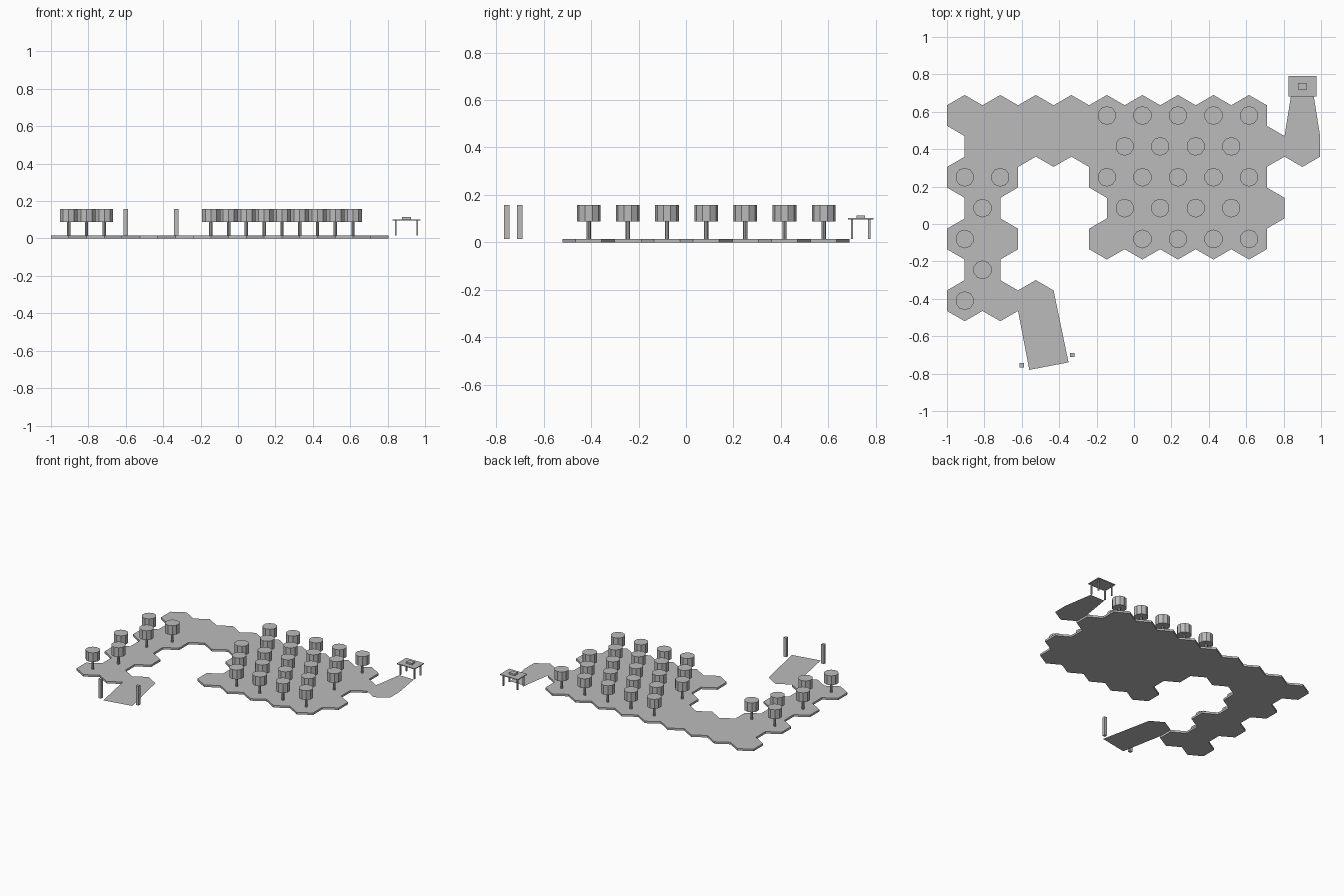
import bpy, bmesh, math
from mathutils import Matrix

if "Cube" in bpy.data.objects:
    bpy.data.objects.remove(bpy.data.objects["Cube"])

grey = bpy.data.materials.new("plain grey")
grey.diffuse_color = (0.5, 0.5, 0.5, 1)
grey.use_nodes = True
grey.node_tree.nodes["Principled BSDF"].inputs["Base Color"].default_value = grey.diffuse_color

PITCH, ROW, TOP = 0.19, 0.165, 0.015   # tile spacing, row spacing, ground level
X0, Y0 = -0.905, 0.58                  # centre of the first tile
R = PITCH / math.sqrt(3)


def finish(bm, name):
    bmesh.ops.recalc_face_normals(bm, faces=bm.faces)
    mesh = bpy.data.meshes.new(name)
    bm.to_mesh(mesh)
    bm.free()
    mesh.materials.append(grey)
    obj = bpy.data.objects.new(name, mesh)
    bpy.context.collection.objects.link(obj)
    return obj


def box(name, cx, cy, sx, sy, z0, z1):
    bm = bmesh.new()
    m = Matrix.Translation((cx, cy, (z0 + z1) / 2)) @ Matrix.Diagonal((sx, sy, z1 - z0, 1))
    bmesh.ops.create_cube(bm, size=1, matrix=m)
    return finish(bm, name)


def drum(bm, r, z0, z1, sides):
    bmesh.ops.create_cone(bm, cap_ends=True, segments=sides, radius1=r, radius2=r,
                          depth=z1 - z0, matrix=Matrix.Translation((0, 0, (z0 + z1) / 2)))


def centre(row, i):
    return X0 + PITCH * (i + 0.5 * (row % 2)), Y0 - ROW * row


def sheet(name, points):
    bm = bmesh.new()
    bm.faces.new([bm.verts.new((x, y, TOP)) for x, y in points])
    return finish(bm, name)


# Ground of joined hexagon tiles: tile indices in each row
tiles = [range(9), range(9), [0, 1, *range(4, 9)], [0, *range(4, 9)],
         [0, 1, *range(4, 9)], [0], [0, 1]]
bm = bmesh.new()
for row, cols in enumerate(tiles):
    for i in cols:
        cx, cy = centre(row, i)
        bm.faces.new([bm.verts.new((cx + R * math.sin(k * math.pi / 3),
                                    cy + R * math.cos(k * math.pi / 3), 0)) for k in range(6)])
bmesh.ops.remove_doubles(bm, verts=bm.verts, dist=0.003)
ext = bmesh.ops.extrude_face_region(bm, geom=bm.faces[:], use_keep_orig=True)
for v in ext["geom"]:
    if isinstance(v, bmesh.types.BMVert):
        v.co.z = TOP
finish(bm, "hexagon_ground")

# Flat paths leading off the ground
sheet("entrance_path", [(-0.62, -0.465), (-0.62, -0.355), (-0.525, -0.3), (-0.43, -0.355),
                        (-0.35, -0.74), (-0.56, -0.78)])
sheet("table_path", [(0.805, 0.47), (0.805, 0.36), (0.9, 0.305), (0.995, 0.36),
                     (0.995, 0.47), (0.96, 0.69), (0.84, 0.69)])

# Trees: one shared mesh with trunk and drum crown
trees = [range(4, 9), range(4, 8), [0, 1, *range(4, 9)], [0, *range(4, 8)],
         [0, *range(5, 9)], [0], [0]]
bm = bmesh.new()
drum(bm, 0.009, TOP, 0.089, 8)
drum(bm, 0.05, 0.088, 0.157, 10)
first = finish(bm, "tree")
for n, (row, i) in enumerate((r, i) for r, cols in enumerate(trees) for i in cols):
    obj = first
    if n:
        obj = bpy.data.objects.new("tree", first.data)
        bpy.context.collection.objects.link(obj)
    obj.location = (*centre(row, i), 0)

# Gate posts at the entrance
for x, y in ((-0.6, -0.755), (-0.33, -0.7)):
    box("gate_post", x, y, 0.022, 0.022, TOP, 0.157)

# Table with a small box on it
TX, TY = 0.901, 0.736
box("table_top", TX, TY, 0.148, 0.108, 0.096, 0.102)
box("table_box", TX, TY, 0.046, 0.036, 0.102, 0.114)
for sx in (-1, 1):
    for sy in (-1, 1):
        box("table_leg", TX + sx * 0.058, TY + sy * 0.036, 0.009, 0.009, TOP, 0.096)
